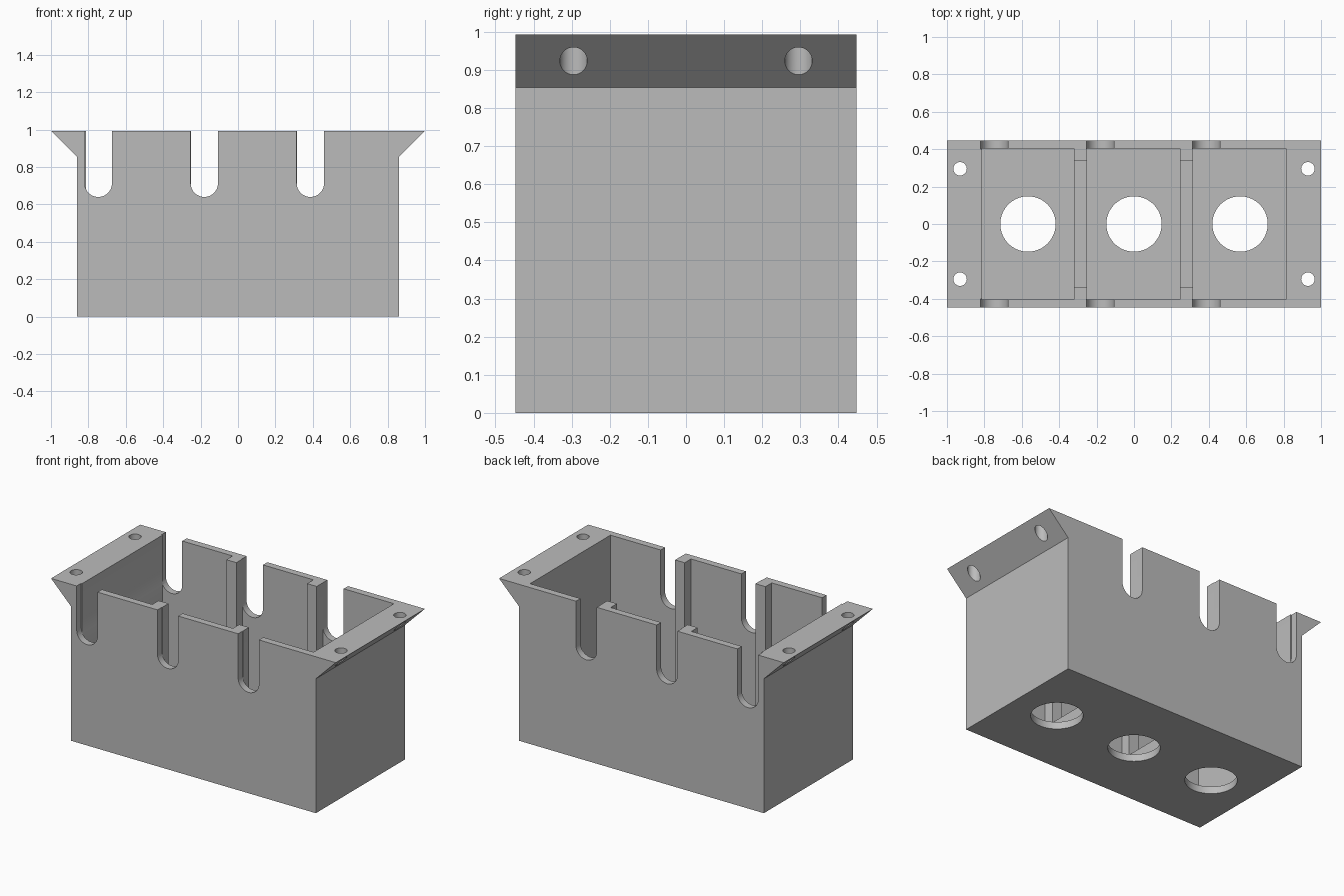
import bpy, bmesh, math
from mathutils import Matrix

cube = bpy.data.objects.get("Cube")
if cube:
    bpy.data.objects.remove(cube, do_unlink=True)

# Main dimensions
TOP, DEPTH = 0.993, 0.447          # height, half depth
OUT_X, IN_X, IN_Y = 0.86, 0.813, 0.403
FLOOR, SILL = 0.045, 0.2           # floor thickness, height of the low dividers
PITCH = 0.567                      # spacing of the three bays

grey = bpy.data.materials.new("plain grey")
grey.use_nodes = True
COLOUR = (0.5, 0.5, 0.5, 1)
grey.diffuse_color = COLOUR
grey.node_tree.nodes["Principled BSDF"].inputs["Base Color"].default_value = COLOUR


def new_object(name, bm):
    bmesh.ops.recalc_face_normals(bm, faces=bm.faces)
    mesh = bpy.data.meshes.new(name)
    bm.to_mesh(mesh)
    bm.free()
    ob = bpy.data.objects.new(name, mesh)
    bpy.context.collection.objects.link(ob)
    mesh.materials.append(grey)
    return ob


def extrude_profile(name, points, y0, y1):
    """Extrude an (x, z) outline along y."""
    bm = bmesh.new()
    face = bm.faces.new([bm.verts.new((x, y0, z)) for x, z in points])
    res = bmesh.ops.extrude_face_region(bm, geom=[face])
    verts = [v for v in res["geom"] if isinstance(v, bmesh.types.BMVert)]
    bmesh.ops.translate(bm, verts=verts, vec=(0, y1 - y0, 0))
    return new_object(name, bm)


def box(name, x0, x1, y, z0, z1):
    return extrude_profile(name, [(x0, z0), (x1, z0), (x1, z1), (x0, z1)], -y, y)


def cylinder(name, x, y, z0, z1, r, sides):
    bm = bmesh.new()
    bmesh.ops.create_cone(bm, cap_ends=True, segments=sides, radius1=r, radius2=r,
                          depth=z1 - z0,
                          matrix=Matrix.Translation((x, y, (z0 + z1) / 2)))
    return new_object(name, bm)


def cut(target, cutter):
    """Subtract the cutter, apply the result and remove the cutter."""
    cutter.hide_render = True
    mod = target.modifiers.new("cut", 'BOOLEAN')
    mod.operation, mod.solver, mod.object = 'DIFFERENCE', 'EXACT', cutter
    bpy.context.view_layer.objects.active = target
    bpy.ops.object.modifier_apply(modifier=mod.name)
    bpy.data.objects.remove(cutter, do_unlink=True)


# Solid block with a wedge-shaped mounting flange at each end
half = [(OUT_X, 0), (OUT_X, 0.853), (1.0, TOP)]
outline = half + [(-x, z) for x, z in reversed(half)]
housing = extrude_profile("housing", outline, -DEPTH, DEPTH)

# Three bays
for x0, x1 in ((-IN_X, -0.32), (-0.25, 0.247), (0.315, IN_X)):
    cut(housing, box("bay_cutter", x0, x1, IN_Y, FLOOR, 1.2))

# Open passages between bays, leaving ribs at the walls and a low sill
for x0, x1 in ((-0.33, -0.24), (0.237, 0.325)):
    cut(housing, box("passage_cutter", x0, x1, 0.34, SILL, 1.2))

# Round-bottomed slots in the front and back walls
R = 0.073
for i in (-1, 0, 1):
    cx, cz = -0.18 + i * PITCH, 0.64 + R
    arc = [(cx + R * math.cos(a), cz + R * math.sin(a))
           for a in (math.pi + math.pi * k / 20 for k in range(21))]
    slot = [(cx - R, 1.2)] + arc + [(cx + R, 1.2)]
    cut(housing, extrude_profile("slot_cutter", slot, -0.6, -IN_Y + 0.001))
    cut(housing, extrude_profile("slot_cutter", slot, IN_Y - 0.001, 0.6))

# Floor openings, one per bay
for i in (-1, 0, 1):
    cut(housing, cylinder("opening_cutter", i * PITCH, 0, -0.1, FLOOR + 0.1, 0.148, 64))

# Vertical screw holes through the flanges
for sx in (-1, 1):
    for sy in (-1, 1):
        cut(housing, cylinder("screw_cutter", sx * 0.93, sy * 0.295, 0.7, 1.2, 0.036, 32))

# Smooth round surfaces, sharp edges elsewhere
bpy.ops.object.select_all(action='DESELECT')
housing.select_set(True)
bpy.context.view_layer.objects.active = housing
bpy.ops.object.shade_smooth_by_angle(angle=math.radians(30))
